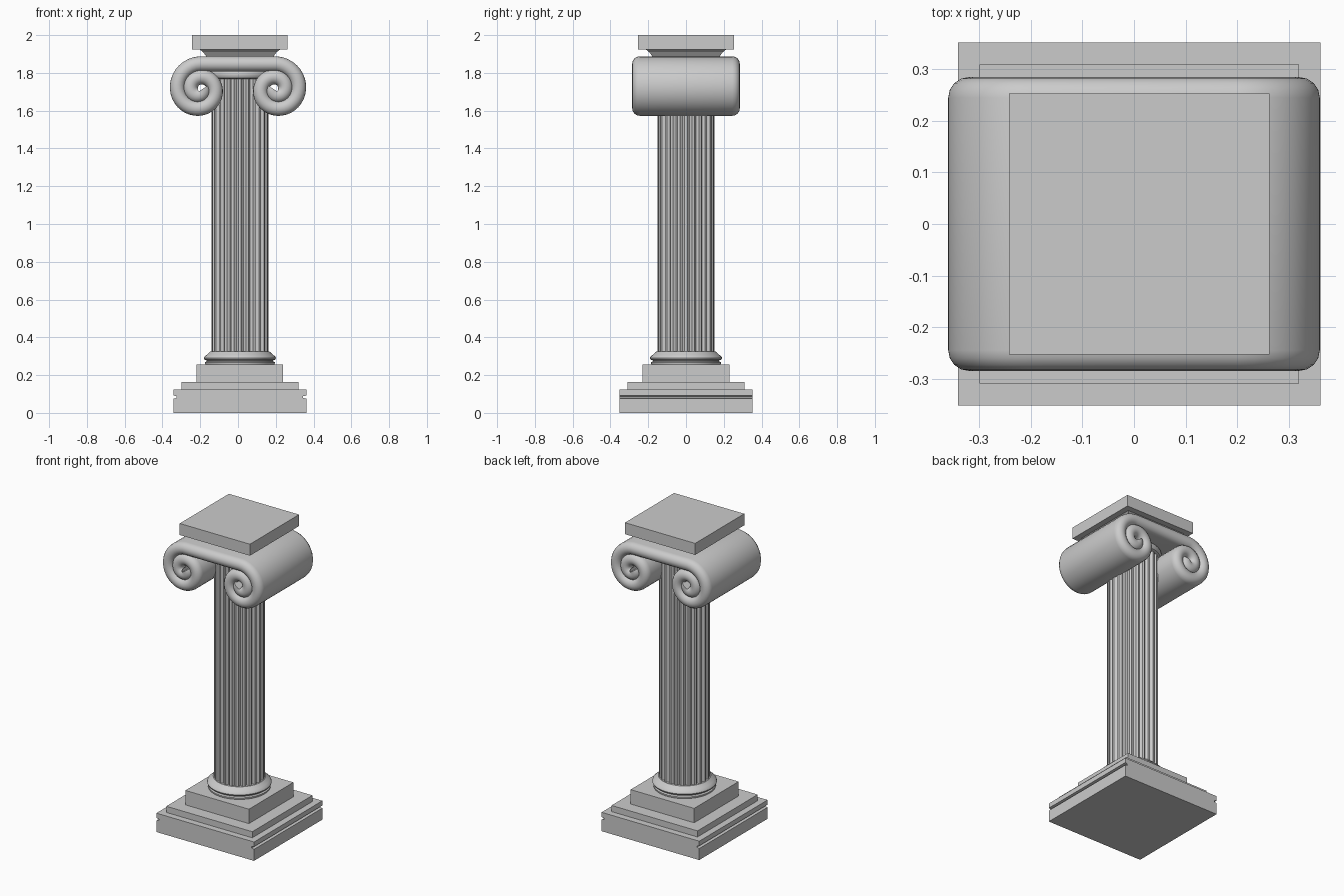
import bpy, bmesh, math
from math import pi, sin, cos

if "Cube" in bpy.data.objects:
    bpy.data.objects.remove(bpy.data.objects["Cube"])

CX = 0.01  # base, shaft and top slab axis


def make(name, rings, closed=False, smooth=None):
    """Skin a list of equal-length closed loops and cap both ends."""
    bm = bmesh.new()
    loops = [[bm.verts.new(p) for p in r] for r in rings]
    n = len(loops[0])
    for a, b in zip(loops, loops[1:]):
        for i in range(n):
            j = (i + 1) % n
            bm.faces.new((a[i], a[j], b[j], b[i]))
    bm.faces.new(loops[0][::-1])
    bm.faces.new(loops[-1])
    bmesh.ops.recalc_face_normals(bm, faces=bm.faces)
    me = bpy.data.meshes.new(name)
    bm.to_mesh(me)
    bm.free()
    ob = bpy.data.objects.new(name, me)
    bpy.context.collection.objects.link(ob)
    if smooth:
        bpy.ops.object.select_all(action='DESELECT')
        ob.select_set(True)
        bpy.context.view_layer.objects.active = ob
        bpy.ops.object.shade_smooth_by_angle(angle=math.radians(smooth))
    return ob


def square(h, z):
    return [(CX + sx * h, sy * h, z) for sx, sy in ((-1, -1), (1, -1), (1, 1), (-1, 1))]


def lathe(name, profile, n=64):
    rings = [[(CX + r * cos(2 * pi * i / n), r * sin(2 * pi * i / n), z) for i in range(n)]
             for r, z in profile]
    return make(name, rings, smooth=35)


# plinth with a groove along its left and right sides
half = [(0.352, 0), (0.352, 0.075), (0.335, 0.079), (0.335, 0.088), (0.352, 0.092), (0.352, 0.123)]
outline = half + [(-x, z) for x, z in reversed(half)]
make("plinth", [[(CX + x, y, z) for x, z in outline] for y in (-0.352, 0.352)])

# base steps
make("lower_step", [square(0.31, 0.12), square(0.31, 0.163)])
make("upper_step", [square(0.229, 0.16), square(0.229, 0.257)])

# round base moulding
lathe("base_moulding", [(0.18, 0.25), (0.185, 0.262), (0.185, 0.268), (0.176, 0.273), (0.176, 0.278),
                        (0.188, 0.282), (0.191, 0.290), (0.188, 0.298), (0.175, 0.308),
                        (0.162, 0.320), (0.155, 0.326)])

# fluted shaft
FLUTES, R, DEPTH = 24, 0.151, 0.014
us = [0, 0.18, 0.25, 0.37, 0.5, 0.63, 0.75, 0.82]
pts = []
for k in range(FLUTES):
    for u in us:
        t = min(max((u - 0.18) / 0.64, 0), 1)
        r = R - DEPTH * sin(pi * t)
        a = 2 * pi * (k + u) / FLUTES
        pts.append((r * cos(a), r * sin(a)))
make("fluted_shaft", [[(CX + x, y, z) for x, y in pts] for z in (0.31, 1.79)], smooth=35)

# collar at the shaft top
lathe("shaft_collar", [(0.151, 1.768), (0.163, 1.773), (0.17, 1.785), (0.17, 1.80),
                       (0.162, 1.812), (0.15, 1.83)])

# scroll capital: a rounded slab section swept along a double spiral
TUBE, HALF_Y, VX, VZ = 0.04, 0.285, 0.203, 1.713
spiral = []
STEPS = 64
for i in range(STEPS + 1):
    t = 1.75 * i / STEPS
    a = pi / 2 + 2 * pi * t
    r = 0.135 - 0.07 * t
    spiral.append((-VX + r * cos(a), VZ + r * sin(a)))
path = spiral[::-1] + [(0, VZ + 0.134)] + [(-x, z) for x, z in spiral]
section = []
for s in (1, -1):
    for i in range(9):
        a = pi * i / 8
        section.append((s * TUBE * cos(a), s * (HALF_Y - TUBE + TUBE * sin(a))))
rings = []
for i, (x, z) in enumerate(path):
    p, q = path[max(i - 1, 0)], path[min(i + 1, len(path) - 1)]
    dx, dz = q[0] - p[0], q[1] - p[1]
    d = math.hypot(dx, dz)
    nx, nz = -dz / d, dx / d
    rings.append([(x + nx * o, y, z + nz * o) for o, y in section])
make("scroll_capital", rings, smooth=40)

# tapered neck and top slab
make("slab_neck", [square(0.175, 1.87), square(0.18, 1.89), square(0.195, 1.91), square(0.217, 1.927)])
make("top_slab", [square(0.253, 1.925), square(0.253, 2.0)])
